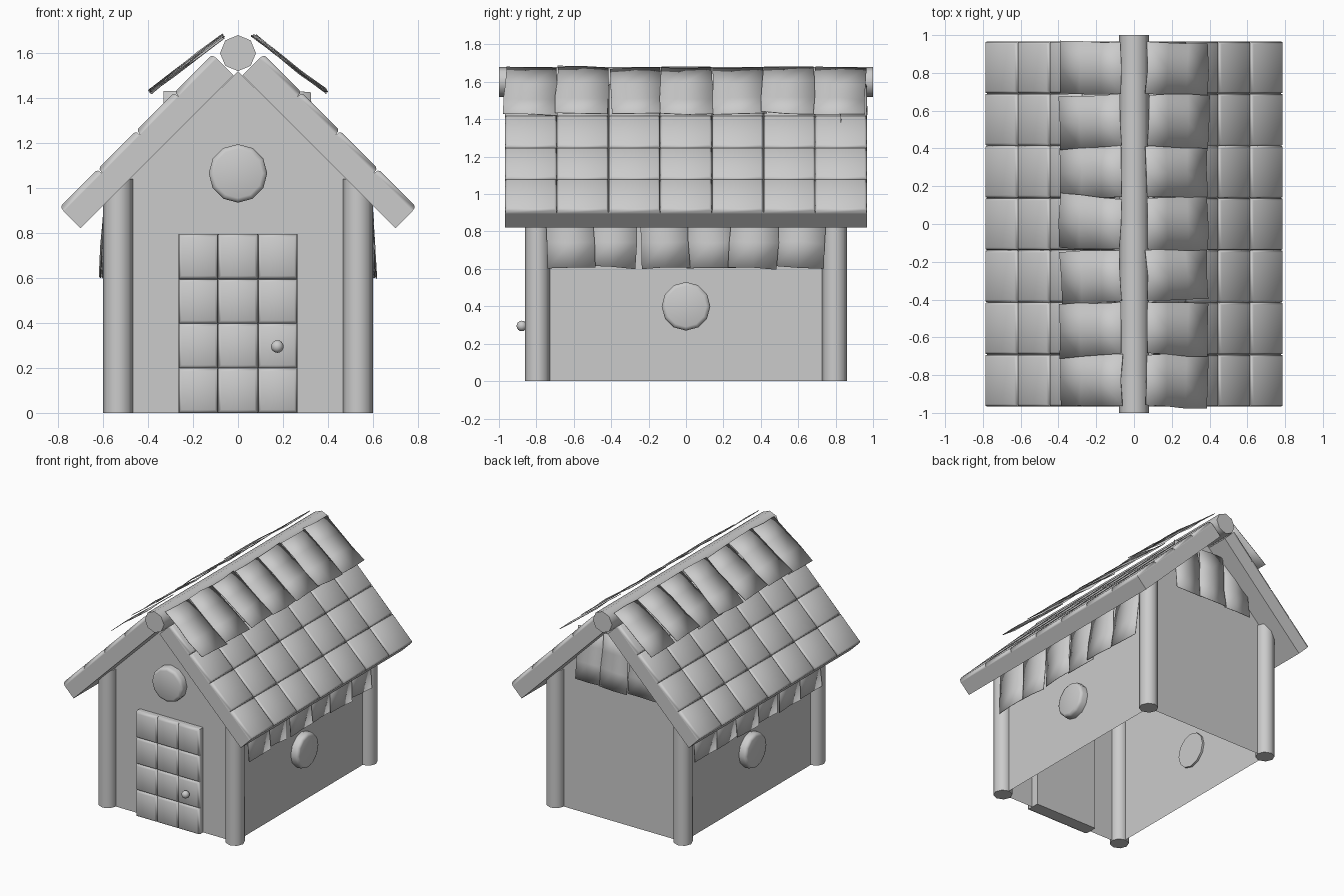
import bpy, bmesh, math, random
from mathutils import Matrix, Vector

if "Cube" in bpy.data.objects:
    bpy.data.objects.remove(bpy.data.objects["Cube"])

random.seed(4)


def finish(name, bm, mat=None, angle=40):
    if mat:
        bmesh.ops.transform(bm, matrix=mat, verts=bm.verts)
    me = bpy.data.meshes.new(name)
    bm.to_mesh(me)
    bm.free()
    ob = bpy.data.objects.new(name, me)
    bpy.context.collection.objects.link(ob)
    bpy.ops.object.select_all(action='DESELECT')
    ob.select_set(True)
    bpy.context.view_layer.objects.active = ob
    bpy.ops.object.shade_smooth_by_angle(angle=math.radians(angle))
    return ob


def frame(origin, u, v):
    u, v = Vector(u).normalized(), Vector(v).normalized()
    m = Matrix((u, v, u.cross(v))).transposed().to_4x4()
    m.translation = origin
    return m


def cylinder(name, r, depth, sides, mat, bevel=0.0):
    bm = bmesh.new()
    bmesh.ops.create_cone(bm, cap_ends=True, segments=sides, radius1=r, radius2=r, depth=depth)
    if bevel:
        rim = [e for e in bm.edges if all(v.co.z > 0 for v in e.verts)]
        bmesh.ops.bevel(bm, geom=rim, offset=bevel, segments=2, profile=0.5, affect='EDGES')
    return finish(name, bm, mat, 60)


# slab with a grid of raised pillow tiles on its +w side
def tiled_panel(name, nu, nv, w, h, depth, rise, mat):
    bm = bmesh.new()
    bmesh.ops.create_cube(bm, size=1, matrix=Matrix.Translation((0, 0, -depth / 2))
                          @ Matrix.Diagonal((w, h, depth, 1)))
    tiles = []
    for i in range(nu):
        for j in range(nv):
            u, v = -w / 2 + i * w / nu, -h / 2 + j * h / nv
            vs = [bm.verts.new((u + a * w / nu, v + b * h / nv, 0))
                  for a, b in ((0, 0), (1, 0), (1, 1), (0, 1))]
            tiles.append(bm.faces.new(vs))
    bm.normal_update()
    for t, d in ((0.005, rise * 0.7), (0.015, rise * 0.3)):
        bmesh.ops.inset_individual(bm, faces=tiles, thickness=t, depth=d)
        bm.normal_update()
    return finish(name, bm, mat, 50)


# row of thin, slightly crooked hanging sheets
def shingle_row(name, n, total, length, mat, tilt=3.0):
    bm = bmesh.new()
    step = total / n
    for i in range(n):
        c = -total / 2 + (i + 0.5) * step
        rot = Matrix.Rotation(math.radians(random.uniform(-tilt, tilt)), 3, 'Z')
        lift = 0.008 * (i % 2) + random.uniform(-0.004, 0.004)
        rows = []
        for j in range(4):
            t = j / 3
            half = step * (0.49 + 0.03 * t)
            row = []
            for k in (-1, 0, 1):
                p = rot @ Vector((k * half, t * length, 0))
                row.append(bm.verts.new((p.x + c + random.uniform(-.005, .005),
                                         p.y + random.uniform(-.006, .006),
                                         p.z + lift + random.uniform(-.005, .005))))
            rows.append(row)
        for j in range(3):
            for k in range(2):
                bm.faces.new((rows[j][k], rows[j][k + 1], rows[j + 1][k + 1], rows[j + 1][k]))
    ob = finish(name, bm, mat, 60)
    sol = ob.modifiers.new("thickness", 'SOLIDIFY')
    sol.thickness, sol.offset = 0.004, 0
    return ob


# walls: gabled shell, open underneath
WX, WY = 0.533, 0.795
bm = bmesh.new()
prof = [(-WX, 0), (WX, 0), (WX, 0.99), (0, 1.52), (-WX, 0.99)]
front = [bm.verts.new((x, -WY, z)) for x, z in prof]
back = [bm.verts.new((x, WY, z)) for x, z in prof]
bm.faces.new(front)
bm.faces.new(back[::-1])
bm.faces.new((front[1], back[1], back[2], front[2]))
bm.faces.new((front[0], front[4], back[4], back[0]))
finish("walls", bm, angle=20)

# corner posts
for sx in (-1, 1):
    for sy in (-1, 1):
        cylinder("corner_post", 0.067, 1.04, 8, Matrix.Translation((sx * WX, sy * WY, 0.52)))

# ridge pole
cylinder("ridge_pole", 0.08, 2.0, 8,
         Matrix.Translation((0, 0, 1.6)) @ Matrix.Rotation(math.pi / 2, 4, 'X'))

for s in (-1, 1):
    side = "right" if s > 0 else "left"
    # tiled roof slope
    tiled_panel(side + "_roof", 7, 4, 1.934, 0.962, 0.106, 0.026,
                frame((s * 0.435, 0, 1.237), (0, s, 0), (-s, 0, 1)))
    # shingles beside the ridge
    shingle_row(side + "_ridge_shingles", 7, 1.93, 0.405,
                frame((s * 0.066, 0, 1.672), (0, -s, 0), (s * 0.32, 0, -0.245)))
    # shingles under the eaves
    shingle_row(side + "_eave_shingles", 6, 1.51, 0.41,
                frame((s * 0.578, 0, 1.015), (0, -s, 0), (s * 0.025, 0, -0.41)))
    # round side window
    cylinder(side + "_window", 0.13, 0.075, 12,
             frame((s * (WX + 0.022), 0, 0.4), (0, s, 0), (0, 0, 1)), 0.02)

# shingles on the back gable
shingle_row("gable_shingles", 3, 0.66, 0.4,
            frame((0, 0.825, 1.43), (1, 0, 0), (0, 0.03, -0.4)))

# front window
cylinder("front_window", 0.13, 0.075, 12, frame((0, -WY - 0.022, 1.065), (1, 0, 0), (0, 0, 1)), 0.02)

# door and knob
tiled_panel("door", 3, 4, 0.53, 0.795, 0.085, 0.025,
            frame((0, -0.825, 0.3975), (1, 0, 0), (0, 0, 1)))
bm = bmesh.new()
bmesh.ops.create_uvsphere(bm, u_segments=12, v_segments=8, radius=0.028)
finish("door_knob", bm, Matrix.Translation((0.175, -0.878, 0.295)), 60)
